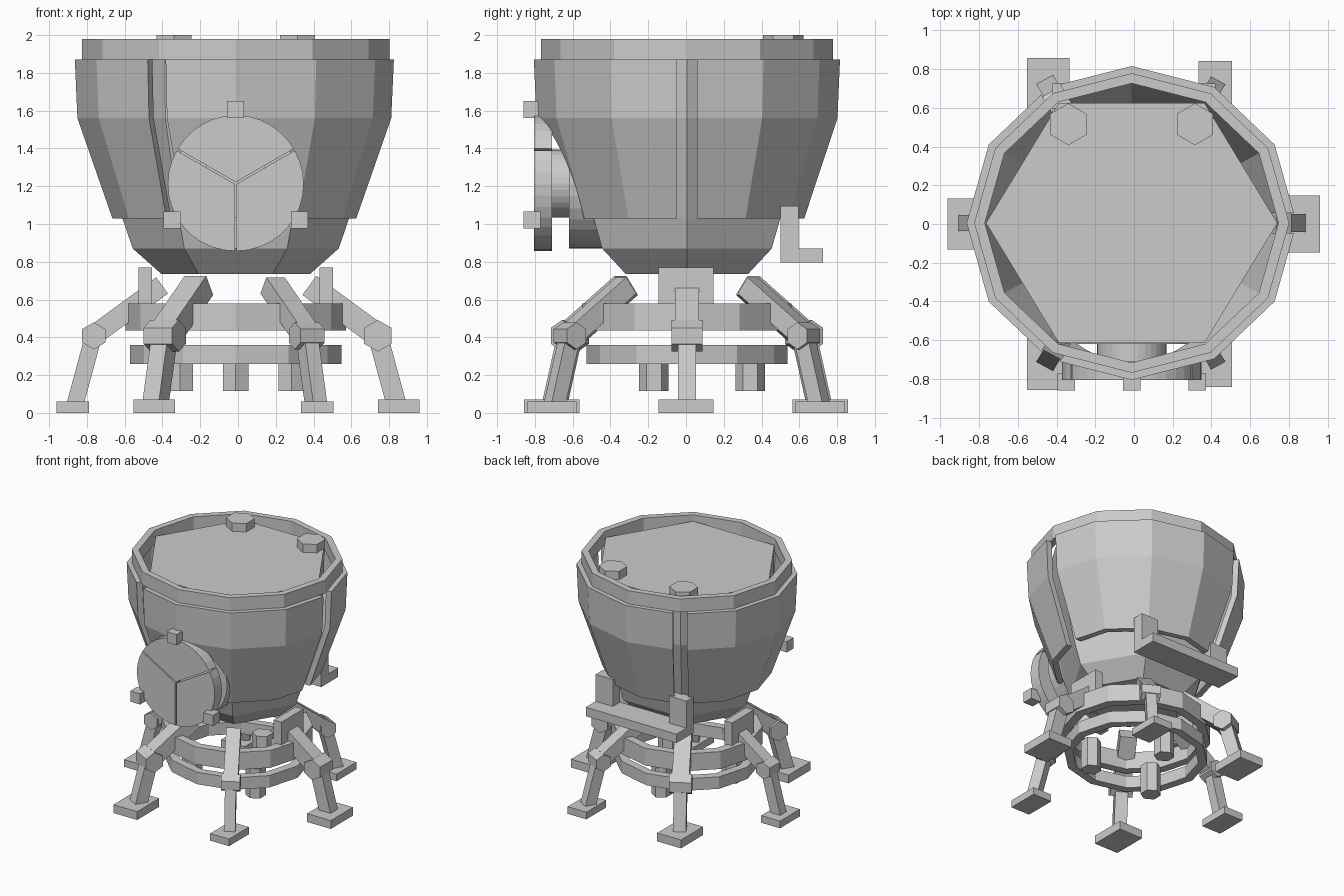
import bpy, bmesh, math
from mathutils import Vector, Matrix

if "Cube" in bpy.data.objects:
    bpy.data.objects.remove(bpy.data.objects["Cube"], do_unlink=True)

SQUASH = 0.951   # whole vehicle is slightly narrower front to back
CX = -0.012      # axis of the round parts

grey = bpy.data.materials.new("hull_grey")
grey.use_nodes = True
grey.diffuse_color = (0.6, 0.6, 0.6, 1)
grey.node_tree.nodes["Principled BSDF"].inputs["Base Color"].default_value = (0.6, 0.6, 0.6, 1)


def finish(name, bm):
    bmesh.ops.recalc_face_normals(bm, faces=bm.faces)
    mesh = bpy.data.meshes.new(name)
    bm.to_mesh(mesh)
    bm.free()
    mesh.materials.append(grey)
    obj = bpy.data.objects.new(name, mesh)
    bpy.context.collection.objects.link(obj)
    return obj


def lathe(name, profile, sides, ring=False, at=(CX, 0.005), squash=SQUASH, turn=0):
    """Spin (radius, z) points; ring joins the last point to the first, otherwise both ends are capped."""
    bm = bmesh.new()
    loops = []
    for r, z in profile:
        angles = [math.tau * i / sides + turn for i in range(sides)]
        loops.append([bm.verts.new((at[0] + r * math.cos(a), at[1] + squash * r * math.sin(a), z))
                      for a in angles])
    pairs = list(zip(loops, loops[1:]))
    if ring:
        pairs.append((loops[-1], loops[0]))
    else:
        bm.faces.new(loops[0])
        bm.faces.new(loops[-1])
    for a, b in pairs:
        for i in range(sides):
            j = (i + 1) % sides
            bm.faces.new((a[i], a[j], b[j], b[i]))
    return finish(name, bm)


def box(name, lo, hi):
    lo, hi = Vector(lo), Vector(hi)
    bm = bmesh.new()
    bmesh.ops.create_cube(bm, size=1, matrix=Matrix.Translation((lo + hi) / 2) @ Matrix.Diagonal((*(hi - lo), 1)))
    return finish(name, bm)


def y_cylinder(name, radius, y0, y1, x=CX, z=1.215, sides=32):
    bm = bmesh.new()
    m = Matrix.Translation((x, (y0 + y1) / 2, z)) @ Matrix.Rotation(math.pi / 2, 4, 'X')
    bmesh.ops.create_cone(bm, cap_ends=True, segments=sides, radius1=radius, radius2=radius,
                          depth=abs(y1 - y0), matrix=m)
    return finish(name, bm)


def turn_about_axis(obj, angle):
    obj.data.transform(Matrix.Translation((CX, 0.005, 0)) @ Matrix.Diagonal((1, SQUASH, 1, 1))
                       @ Matrix.Rotation(angle, 4, 'Z'))


def cut(obj, cutters):
    for c in cutters:
        mod = obj.modifiers.new("cut", 'BOOLEAN')
        mod.operation = 'DIFFERENCE'
        mod.solver = 'EXACT'
        mod.object = c
    bpy.context.view_layer.update()
    deps = bpy.context.evaluated_depsgraph_get()
    mesh = bpy.data.meshes.new_from_object(obj.evaluated_get(deps))
    obj.modifiers.clear()
    obj.data = mesh
    for c in cutters:
        bpy.data.objects.remove(c, do_unlink=True)


# Six-sided inner cabin, its flat top is the lid
lathe("inner_cabin", [(0.393, 0.735), (0.545, 0.87), (0.6, 1.03), (0.745, 1.56), (0.752, 1.93)], 6)

# Outer armour in three panels, parted by slots and opened for the hatch
panels = lathe("outer_panels", [(0.653, 1.03), (0.838, 1.56), (0.852, 1.87),
                                (0.802, 1.87), (0.788, 1.56), (0.603, 1.03)], 12, ring=True)
cutters = []
for k in range(3):
    slot = box("slot_cutter", (0.3, -0.055, 0.9), (1.2, 0.055, 2))
    turn_about_axis(slot, math.tau * k / 3)
    cutters.append(slot)
cutters.append(y_cylinder("hatch_cutter", 0.335, -1.2, -0.3))
cut(panels, cutters)

# Rim and roof bolts
lathe("top_rim", [(0.813, 1.87), (0.813, 1.98), (0.758, 1.98), (0.758, 1.87)], 12, ring=True)
for side in (-1, 1):
    lathe("roof_bolt", [(0.108, 1.92), (0.108, 2.0)], 6, at=(CX + side * 0.327, 0.515),
          squash=1, turn=math.pi / 6)

# Hatch: collar, neck, three door leaves and three clamps
y_cylinder("hatch_collar", 0.345, -0.62, -0.42)
y_cylinder("hatch_neck", 0.18, -0.72, -0.6)
for k in range(3):
    start = -math.pi / 2 + math.tau * k / 3
    mid = start + math.pi / 3
    bm = bmesh.new()
    ox, oz = CX + 0.006 * math.cos(mid), 1.215 + 0.006 * math.sin(mid)
    pts = [(ox, oz)]
    for i in range(13):
        a = start + math.tau / 3 * i / 12
        pts.append((ox + 0.355 * math.cos(a), oz + 0.355 * math.sin(a)))
    face = bm.faces.new([bm.verts.new((x, -0.805, z)) for x, z in pts])
    res = bmesh.ops.extrude_face_region(bm, geom=[face])
    moved = [v for v in res["geom"] if isinstance(v, bmesh.types.BMVert)]
    bmesh.ops.translate(bm, verts=moved, vec=(0, 0.095, 0))
    if len(bm.faces) == 15:
        bm.faces.new([e for e in face.verts]) if not face.is_valid else None
    finish("hatch_leaf", bm)
    a = math.pi / 2 + math.tau * k / 3
    x, z = CX + 0.39 * math.cos(a), 1.215 + 0.39 * math.sin(a)
    box("hatch_clamp", (x - 0.045, -0.86, z - 0.045), (x + 0.045, -0.77, z + 0.045))

# Rear step with two posts
box("rear_step", (-0.42, 0.5, 0.795), (0.42, 0.725, 0.87))
for side in (-1, 1):
    x = side * 0.34
    box("step_post", (x - 0.08, 0.5, 0.87), (x + 0.08, 0.595, 1.095))

# Base rings and thrusters
lathe("upper_ring", [(0.583, 0.435), (0.583, 0.58), (0.51, 0.58), (0.51, 0.435)], 12, ring=True)
lathe("lower_ring", [(0.56, 0.26), (0.56, 0.36), (0.49, 0.36), (0.49, 0.26)], 12, ring=True)
for k in range(3):
    a = math.pi / 2 + math.tau * k / 3
    lathe("thruster", [(0.078, 0.115), (0.078, 0.36)], 6, squash=1, turn=math.pi / 6,
          at=(CX + 0.34 * math.cos(a), 0.34 * math.sin(a)))

# Side mounts
for side in (-1, 1):
    x = CX + side * 0.48
    box("leg_mount", (x - 0.036, -0.145, 0.57), (x + 0.036, 0.145, 0.77))


def strut(name, start, end, thick, width, angle):
    """Square bar in the x-z plane, then turned to its place around the body."""
    start, end = Vector((start[0], 0, start[1])), Vector((end[0], 0, end[1]))
    d = end - start
    bm = bmesh.new()
    m = (Matrix.Translation((start + end) / 2) @ Matrix.Rotation(math.atan2(d.x, d.z), 4, 'Y')
         @ Matrix.Diagonal((thick, width, d.length, 1)))
    bmesh.ops.create_cube(bm, size=1, matrix=m)
    turn_about_axis(finish(name, bm), angle)


# Six legs, alternately heavy and light
for k in range(6):
    angle = math.tau * k / 6
    heavy = k % 2 == 0
    s = 1 if heavy else 0.85
    strut("upper_leg", (0.752, 0.41), (0.39, 0.675), 0.125 * s, 0.132 * s, angle)
    strut("lower_leg", (0.752, 0.41), (0.852, 0.04), 0.105 * s, 0.1 * s, angle)
    knee = y_cylinder("knee", 0.084 * s, -0.087 * s, 0.087 * s, x=0.752, z=0.408, sides=6)
    turn_about_axis(knee, angle)
    x, y = CX + 0.863 * math.cos(angle), 0.863 * SQUASH * math.sin(angle)
    w, l, h = (0.11, 0.146, 0.07) if heavy else (0.087, 0.131, 0.06)
    box("foot", (x - w, y - l, 0), (x + w, y + l, h))
